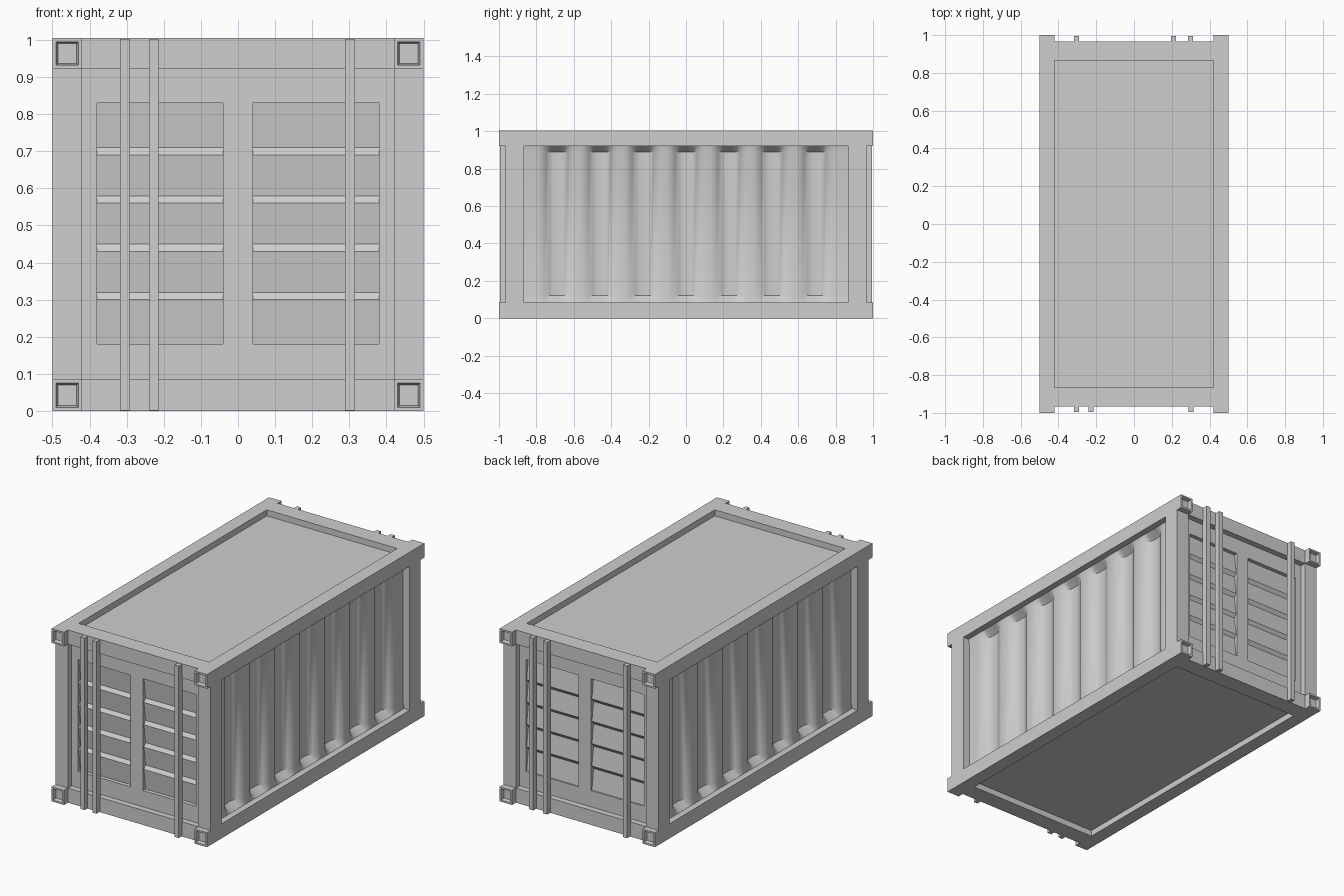
import bpy, bmesh, math
from mathutils import Vector

if "Cube" in bpy.data.objects:
    bpy.data.objects.remove(bpy.data.objects["Cube"])

grey = bpy.data.materials.new("light_grey_metal")
grey.diffuse_color = (0.62, 0.62, 0.62, 1)
grey.use_nodes = True
grey.node_tree.nodes["Principled BSDF"].inputs["Base Color"].default_value = grey.diffuse_color


def finish(name, bm, smooth=False):
    bmesh.ops.recalc_face_normals(bm, faces=bm.faces)
    me = bpy.data.meshes.new(name)
    bm.to_mesh(me)
    bm.free()
    me.materials.append(grey)
    if smooth:
        for p in me.polygons:
            p.use_smooth = True
        me.set_sharp_from_angle(angle=math.radians(45))
    ob = bpy.data.objects.new(name, me)
    bpy.context.collection.objects.link(ob)
    return ob


def add_box(bm, x, y, z):
    """Add a box given its (min, max) range on each axis."""
    r = bmesh.ops.create_cube(bm, size=1)
    for v in r["verts"]:
        v.co = Vector([(a + b) / 2 + c * abs(b - a) for (a, b), c in zip((x, y, z), v.co)])
    return r["verts"]


def box(name, x, y, z):
    bm = bmesh.new()
    add_box(bm, x, y, z)
    return finish(name, bm)


def sheet(name, rows, flip):
    """Skin a grid of points, facing along the given direction."""
    bm = bmesh.new()
    vs = [[bm.verts.new(p) for p in row] for row in rows]
    for a, b in zip(vs, vs[1:]):
        for i in range(len(a) - 1):
            bm.faces.new((a[i], a[i + 1], b[i + 1], b[i]))
    bmesh.ops.recalc_face_normals(bm, faces=bm.faces)
    me_normal = sum((f.normal * f.calc_area() for f in bm.faces), Vector())
    if me_normal.dot(flip) < 0:
        bmesh.ops.reverse_faces(bm, faces=bm.faces)
    me = bpy.data.meshes.new(name)
    bm.to_mesh(me)
    bm.free()
    me.materials.append(grey)
    for p in me.polygons:
        p.use_smooth = True
    me.set_sharp_from_angle(angle=math.radians(40))
    bpy.context.collection.objects.link(bpy.data.objects.new(name, me))


W, P, E = 0.5, 0.42, 0.965          # half width, post inner x, rail end y
LOW, HIGH, TOP = 0.085, 0.922, 1.005

# Roof and floor, set back inside the frame
box("roof_panel", (-P, P), (-0.865, 0.865), (0.945, 0.97))
box("floor_panel", (-P, P), (-0.865, 0.865), (0.035, 0.06))

for sx, side in ((1, "right"), (-1, "left")):
    # Long rails
    for z, lvl in (((0, LOW), "bottom"), ((HIGH, TOP), "top")):
        box(f"{side}_{lvl}_rail", (sx * P, sx * W), (-E, E), z)
    # Corrugated side wall: grooves fade out at top and bottom
    n = 84
    ys = [-0.805 + 1.61 * i / n for i in range(n + 1)]
    wave = [min(1, max(0, 0.5 + 0.75 * math.cos(2 * math.pi * y / 0.23))) for y in ys]
    ys, wave = [-0.865] + ys + [0.865], [0] + wave + [0]
    rows = []
    for z, k in ((LOW, 0), (0.122, 1), (0.888, 1), (HIGH, 0)):
        rows.append([(sx * (0.463 - k * (0.006 + 0.036 * w)), y, z) for y, w in zip(ys, wave)])
    sheet(f"{side}_corrugated_wall", rows, Vector((sx, 0, 0)))

for sy, end in ((-1, "front"), (1, "back")):
    # Cross rails
    for z, lvl in (((0, LOW), "bottom"), ((HIGH, TOP), "top")):
        box(f"{end}_{lvl}_rail", (-P, P), (sy * 0.865, sy * E), z)
    for sx, side in ((1, "right"), (-1, "left")):
        # Corner post
        box(f"{end}_{side}_post", (sx * P, sx * W), (sy * 0.865, sy * E), (LOW, HIGH))
        # Corner castings with a square socket
        for z, lvl in (((0, LOW), "bottom"), ((HIGH, TOP), "top")):
            bm = bmesh.new()
            add_box(bm, (sx * P, sx * W), (sy * E, sy * 1.0), z)
            bm.normal_update()
            face = max(bm.faces, key=lambda f: f.calc_center_median().y * sy)
            bmesh.ops.inset_region(bm, faces=[face], thickness=0.014, depth=0)
            bmesh.ops.inset_region(bm, faces=[face], thickness=0.007, depth=-0.02)
            finish(f"{end}_{side}_{lvl}_corner_casting", bm)
    # Door frame: three stiles and two cross members
    bm = bmesh.new()
    y = (sy * 0.90, sy * 0.93)
    for x in ((-P, -0.38), (-0.04, 0.04), (0.38, P)):
        add_box(bm, x, y, (LOW, HIGH))
    for x in ((-0.38, -0.04), (0.04, 0.38)):
        for z in ((LOW, 0.18), (0.83, HIGH)):
            add_box(bm, x, y, z)
    finish(f"{end}_door_frame", bm)
    # Louvred door panels; the back ones are turned upside down
    prof = [(0.83, 0.922)]
    for c in (0.70, 0.57, 0.44, 0.31):
        prof += [(c + 0.01, 0.907), (c - 0.01, 0.922)]
    prof.append((0.18, 0.907))
    if sy > 0:
        prof = [(1.01 - z, d) for z, d in prof]
    for x0, x1, side in ((-0.38, -0.04, "left"), (0.04, 0.38, "right")):
        rows = [[(x0, sy * d, z), (x1, sy * d, z)] for z, d in prof]
        sheet(f"{end}_{side}_louvre_panel", rows, Vector((0, sy, 0)))
    # Vertical locking rods
    for i, x in enumerate((-0.305, -0.227, 0.302) if sy < 0 else (-0.305, 0.21, 0.30)):
        box(f"{end}_locking_rod_{i + 1}", (x - 0.013, x + 0.013), (sy * 0.96, sy * 0.995), (0.002, TOP - 0.002))
